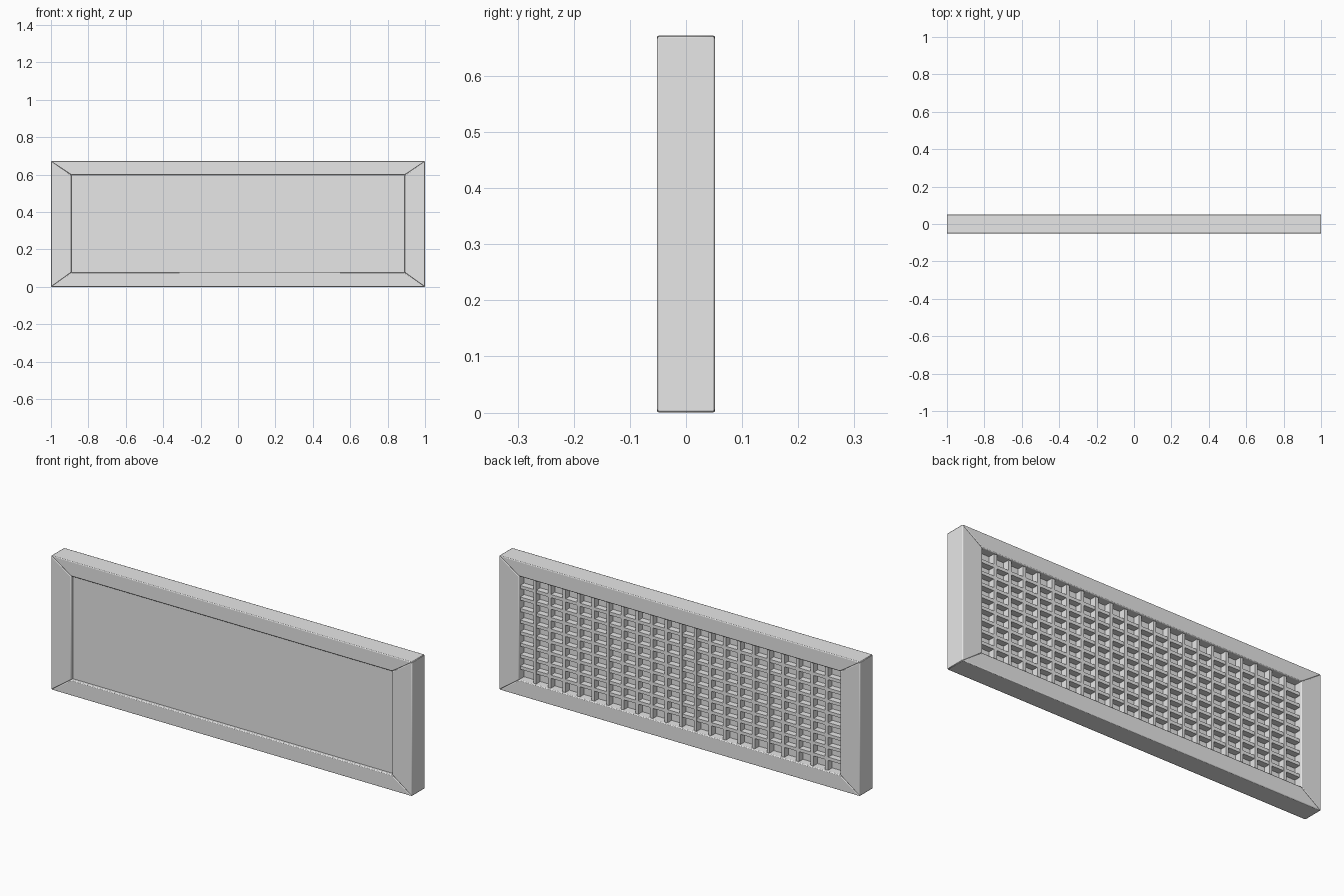
import bpy
import bmesh

if "Cube" in bpy.data.objects:
    bpy.data.objects.remove(bpy.data.objects["Cube"], do_unlink=True)

grey = bpy.data.materials.new("plain grey")
grey.use_nodes = True
grey.diffuse_color = (0.8, 0.8, 0.8, 1)
grey.node_tree.nodes["Principled BSDF"].inputs["Base Color"].default_value = (0.8, 0.8, 0.8, 1)

HEIGHT, DEPTH = 0.672, 0.052
IN_X, IN_LOW, IN_HIGH = 0.89, 0.078, 0.597


def prism(name, outline, y0, y1, bevel=0.0):
    """Extrude an (x, z) outline from y0 to y1."""
    bm = bmesh.new()
    face = bm.faces.new([bm.verts.new((x, y0, z)) for x, z in outline])
    new = bmesh.ops.extrude_face_region(bm, geom=[face])["geom"]
    verts = [v for v in new if isinstance(v, bmesh.types.BMVert)]
    bmesh.ops.translate(bm, vec=(0, y1 - y0, 0), verts=verts)
    bmesh.ops.recalc_face_normals(bm, faces=bm.faces)
    mesh = bpy.data.meshes.new(name)
    bm.to_mesh(mesh)
    bm.free()
    mesh.materials.append(grey)
    obj = bpy.data.objects.new(name, mesh)
    bpy.context.collection.objects.link(obj)
    if bevel:
        mod = obj.modifiers.new("soft edges", "BEVEL")
        mod.width = bevel
        mod.segments = 2
        bpy.ops.object.select_all(action="DESELECT")
        obj.select_set(True)
        bpy.context.view_layer.objects.active = obj
        bpy.ops.object.shade_smooth_by_angle()
    return obj


def box(name, x0, x1, z0, z1, y0, y1):
    return prism(name, [(x0, z0), (x1, z0), (x1, z1), (x0, z1)], y0, y1)


# Mitred frame boards
outer = [(-1, 0), (1, 0), (1, HEIGHT), (-1, HEIGHT)]
inner = [(-IN_X, IN_LOW), (IN_X, IN_LOW), (IN_X, IN_HIGH), (-IN_X, IN_HIGH)]
for i, side in enumerate(("bottom", "left", "top", "right")):
    j = (i + 1) % 4
    prism(f"{side}_frame_board", [outer[i], outer[j], inner[j], inner[i]],
          -DEPTH, DEPTH, bevel=0.004)

# Flat panel, slightly recessed in the front
box("front_panel", -IN_X - 0.01, IN_X + 0.01, IN_LOW - 0.01, IN_HIGH + 0.01, -0.036, 0.01)

# Lattice of bars across the back
COLUMNS, ROWS, HALF = 22, 9, 0.008
step_x = 2 * IN_X / COLUMNS
step_z = (IN_HIGH - IN_LOW) / ROWS
for c in range(1, COLUMNS):
    x = -IN_X + c * step_x
    box(f"upright_bar_{c}", x - HALF, x + HALF, IN_LOW - 0.01, IN_HIGH + 0.01, 0.005, 0.042)
for r in range(1, ROWS):
    z = IN_LOW + r * step_z
    box(f"cross_bar_{r}", -IN_X - 0.01, IN_X + 0.01, z - HALF, z + HALF, 0.005, 0.041)
